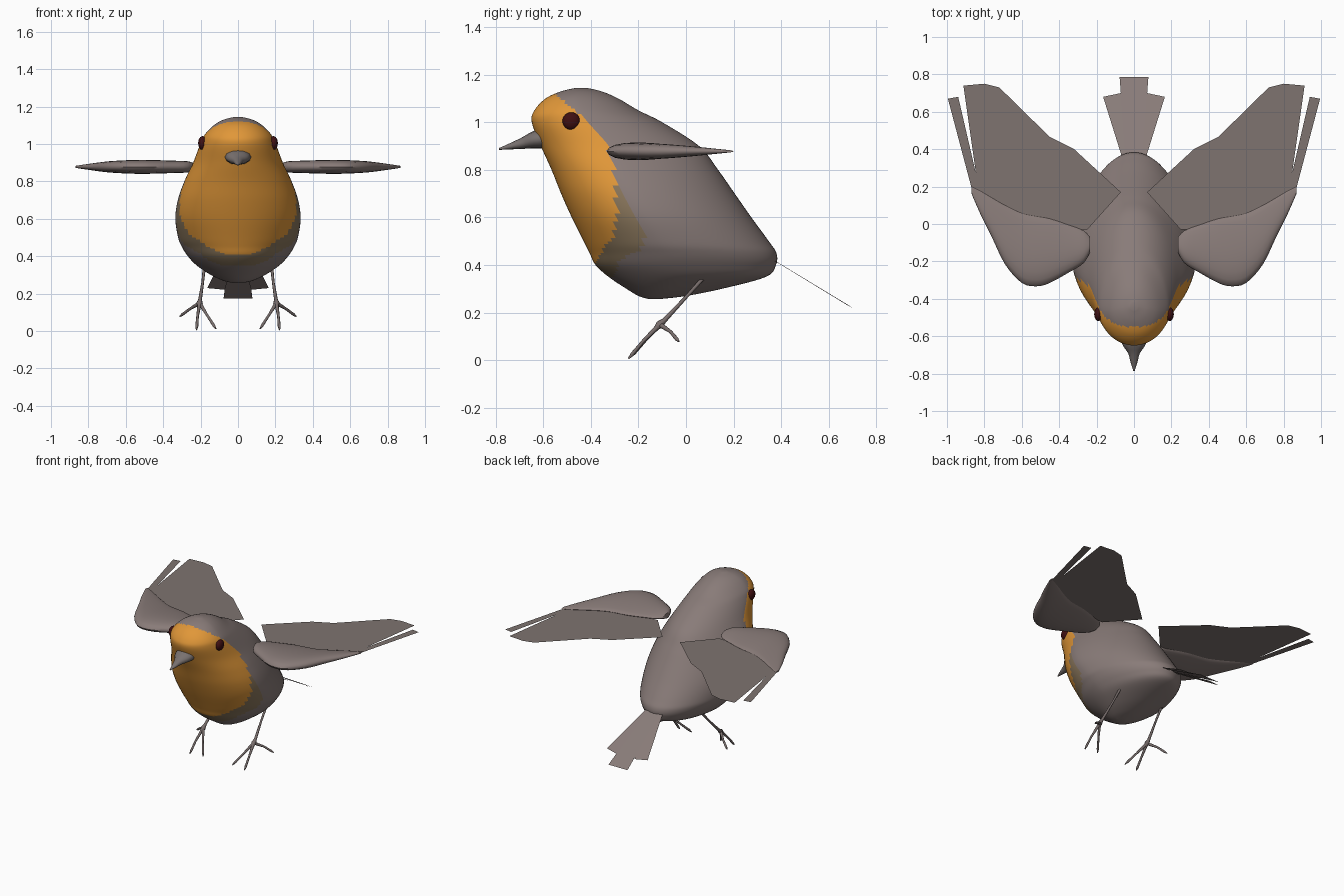
import bpy, bmesh, math
from mathutils import Vector

if "Cube" in bpy.data.objects:
    bpy.data.objects.remove(bpy.data.objects["Cube"])


def material(name, rgb):
    m = bpy.data.materials.new(name)
    m.diffuse_color = (*rgb, 1)
    m.use_nodes = True
    m.node_tree.nodes["Principled BSDF"].inputs["Base Color"].default_value = m.diffuse_color
    return m


GREY = material("grey_brown_plumage", (0.25, 0.20, 0.19))
ORANGE = material("orange_breast", (0.75, 0.31, 0.04))
OLIVE = material("olive_blend", (0.25, 0.18, 0.105))
FEATHER = material("flight_feather", (0.21, 0.172, 0.16))
EYE = material("dark_red_eye", (0.05, 0.005, 0.006))
HORN = material("grey_beak", (0.19, 0.165, 0.16))
LEG = material("leg_brown", (0.19, 0.155, 0.15))


def finish(name, bm, mats, mirror=False, angle=40, recalc=True):
    if recalc:
        bmesh.ops.recalc_face_normals(bm, faces=bm.faces)
    me = bpy.data.meshes.new(name)
    bm.to_mesh(me)
    bm.free()
    ob = bpy.data.objects.new(name, me)
    bpy.context.collection.objects.link(ob)
    for m in mats:
        me.materials.append(m)
    if mirror:
        mod = ob.modifiers.new("mirror", 'MIRROR')
        mod.use_mirror_merge = False
    if angle:
        bpy.ops.object.select_all(action='DESELECT')
        ob.select_set(True)
        bpy.context.view_layer.objects.active = ob
        bpy.ops.object.shade_smooth_by_angle(angle=math.radians(angle))
    return ob


def loft(bm, rings):
    """Skin closed rings and cap both ends."""
    rows = [[bm.verts.new(p) for p in r] for r in rings]
    n = len(rows[0])
    for a, b in zip(rows, rows[1:]):
        for i in range(n):
            j = (i + 1) % n
            bm.faces.new((a[i], a[j], b[j], b[i]))
    bm.faces.new(rows[0])
    bm.faces.new(rows[-1])


def smooth_rows(rows, steps):
    """Catmull-Rom interpolation of section parameters."""
    out = []
    for i in range(len(rows) - 1):
        p = [rows[max(0, min(len(rows) - 1, i + k))] for k in (-1, 0, 1, 2)]
        for s in range(steps):
            t = s / steps
            out.append([0.5 * (2 * b + (c - a) * t + (2 * a - 5 * b + 4 * c - d) * t * t
                               + (3 * b - a - 3 * c + d) * t ** 3)
                        for a, b, c, d in zip(*p)])
    return out + [list(rows[-1])]


def lerp_table(table, z):
    for (z0, y0), (z1, y1) in zip(table, table[1:]):
        if z0 <= z <= z1:
            return y0 + (y1 - y0) * (z - z0) / (z1 - z0)
    return -9


def angles(n):
    return [2 * math.pi * i / n for i in range(n)]


# Body: horizontal sections (height, front y, back y, half width)
sections = [
    (0.258, -0.16, -0.10, 0.03), (0.27, -0.20, 0.0, 0.08), (0.30, -0.25, 0.15, 0.145),
    (0.35, -0.325, 0.335, 0.22), (0.40, -0.38, 0.378, 0.268), (0.45, -0.405, 0.38, 0.30),
    (0.50, -0.43, 0.348, 0.32), (0.60, -0.48, 0.275, 0.335), (0.70, -0.525, 0.205, 0.322),
    (0.80, -0.565, 0.135, 0.287), (0.90, -0.61, 0.055, 0.24), (1.0, -0.648, -0.10, 0.202),
    (1.05, -0.637, -0.20, 0.178), (1.10, -0.59, -0.285, 0.13), (1.13, -0.525, -0.355, 0.078),
    (1.145, -0.46, -0.42, 0.02)]
rings = []
for z, yf, yb, w in smooth_rows(sections, 6):
    mid = yf + 0.43 * (yb - yf)
    ring = []
    for a in angles(72):
        s, c = math.sin(a), math.cos(a)
        ring.append((w * c * (1 - 0.1 * max(0, s)),
                     mid + s * ((yb - mid) if s > 0 else (mid - yf)), z))
    rings.append(ring)
bm = bmesh.new()
loft(bm, rings)

# Breast colouring: faces ahead of a height-dependent border
breast = [(0.39, -0.40), (0.42, -0.37), (0.48, -0.34), (0.52, -0.30), (0.60, -0.29),
          (0.80, -0.30), (0.90, -0.33), (1.0, -0.41), (1.06, -0.48), (1.12, -0.55), (1.15, -0.6)]
blend = [(0.35, -0.30), (0.42, -0.28), (0.46, -0.20), (0.50, -0.17), (0.60, -0.21), (0.76, -0.29)]
for f in bm.faces:
    c = f.calc_center_median()
    if c.y < lerp_table(breast, c.z):
        f.material_index = 1
    elif c.y < lerp_table(blend, c.z):
        f.material_index = 2
finish("body", bm, [GREY, ORANGE, OLIVE], angle=60)

# Beak: tapering sections (y, centre z, half width, half height)
beak = [(-0.57, 0.935, 0.075, 0.048), (-0.64, 0.927, 0.064, 0.037), (-0.69, 0.912, 0.032, 0.024),
        (-0.74, 0.899, 0.018, 0.013), (-0.785, 0.888, 0.004, 0.004)]
bm = bmesh.new()
loft(bm, [[(w * math.cos(a), y, z + h * math.sin(a)) for a in angles(12)]
          for y, z, w, h in smooth_rows(beak, 3)])
finish("beak", bm, [HORN], angle=50)

# Eyes
bm = bmesh.new()
bmesh.ops.create_uvsphere(bm, u_segments=20, v_segments=12, radius=0.037)
for v in bm.verts:
    v.co = Vector((v.co.x * 0.62 + 0.19, v.co.y - 0.482, v.co.z + 1.005))
finish("eyes", bm, [EYE], mirror=True)

# Wing arms: sections along x (x, leading y, trailing y, half thickness)
arm = [(0.235, -0.15, -0.07, 0.018), (0.27, -0.21, -0.035, 0.028), (0.35, -0.26, -0.005, 0.031),
       (0.45, -0.315, 0.028, 0.034), (0.52, -0.333, 0.04, 0.035), (0.60, -0.315, 0.057, 0.033),
       (0.69, -0.215, 0.10, 0.028), (0.76, -0.07, 0.14, 0.02), (0.82, 0.05, 0.175, 0.012),
       (0.87, 0.165, 0.20, 0.005)]
bm = bmesh.new()
loft(bm, [[(x, (y0 + y1) / 2 + (y1 - y0) / 2 * math.cos(a),
            0.878 + t * math.sin(a) * (1 - 0.4 * math.cos(a))) for a in angles(20)]
          for x, y0, y1, t in smooth_rows(arm, 3)])
finish("wing_arms", bm, [GREY], mirror=True, angle=50)


def flat_part(name, outlines, mat, height, mirror):
    """Flat feathers drawn as outlines seen from above, facing up."""
    bm = bmesh.new()
    for pts in outlines:
        f = bm.faces.new([bm.verts.new((x, y, height(x, y))) for x, y in pts])
        f.normal_update()
        if f.normal.z < 0:
            f.normal_flip()
    return finish(name, bm, [mat], mirror=mirror, angle=0, recalc=False)


# Flight feathers: broad inner vane and a narrow outer one
flat_part("wing_feathers", [
    [(0.07, 0.17), (0.25, -0.03), (0.5, -0.02), (0.8, 0.1), (0.845, 0.27), (0.912, 0.74),
     (0.80, 0.75), (0.72, 0.73), (0.45, 0.465), (0.32, 0.40)],
    [(0.80, 0.12), (0.86, 0.16), (0.995, 0.67), (0.94, 0.68), (0.845, 0.27)],
], FEATHER, lambda x, y: 0.874, True)

# Tail: central feather over two splayed outer ones
def slope(y):
    return 0.425 - 0.6 * (y - 0.37)


flat_part("tail_centre", [[(-0.045, 0.35), (0.045, 0.35), (0.077, 0.787), (-0.077, 0.787)]],
          GREY, lambda x, y: slope(y), False)
flat_part("tail_sides", [[(0.01, 0.35), (0.062, 0.35), (0.165, 0.68), (0.07, 0.70)]],
          GREY, lambda x, y: slope(y) - 0.004 - 0.03 * x, True)


def limb(bm, pts, radii, n=8):
    """Tapered tube through points."""
    pts = [Vector(p) for p in pts]
    rings = []
    for i, (p, r) in enumerate(zip(pts, radii)):
        d = (pts[min(i + 1, len(pts) - 1)] - pts[max(i - 1, 0)]).normalized()
        u = d.cross(Vector((1, 0, 0.1))).normalized()
        v = d.cross(u)
        rings.append([p + r * (math.cos(a) * u + math.sin(a) * v) for a in angles(n)])
    loft(bm, rings)


# Legs and toes
bm = bmesh.new()
ankle = (0.205, -0.11, 0.15)
limb(bm, [(0.178, 0.09, 0.365), (0.188, 0.0, 0.265), (0.203, -0.09, 0.168), ankle, (0.206, -0.13, 0.13)],
     [0.009, 0.007, 0.010, 0.017, 0.008])
for mid, end in (((0.165, -0.17, 0.085), (0.118, -0.235, 0.012)),
                 ((0.216, -0.18, 0.08), (0.222, -0.242, 0.006)),
                 ((0.255, -0.065, 0.12), (0.312, -0.03, 0.078))):
    limb(bm, [ankle, mid, Vector(mid).lerp(Vector(end), 0.75), end], [0.011, 0.007, 0.008, 0.003])
finish("legs", bm, [LEG], mirror=True, angle=50)
